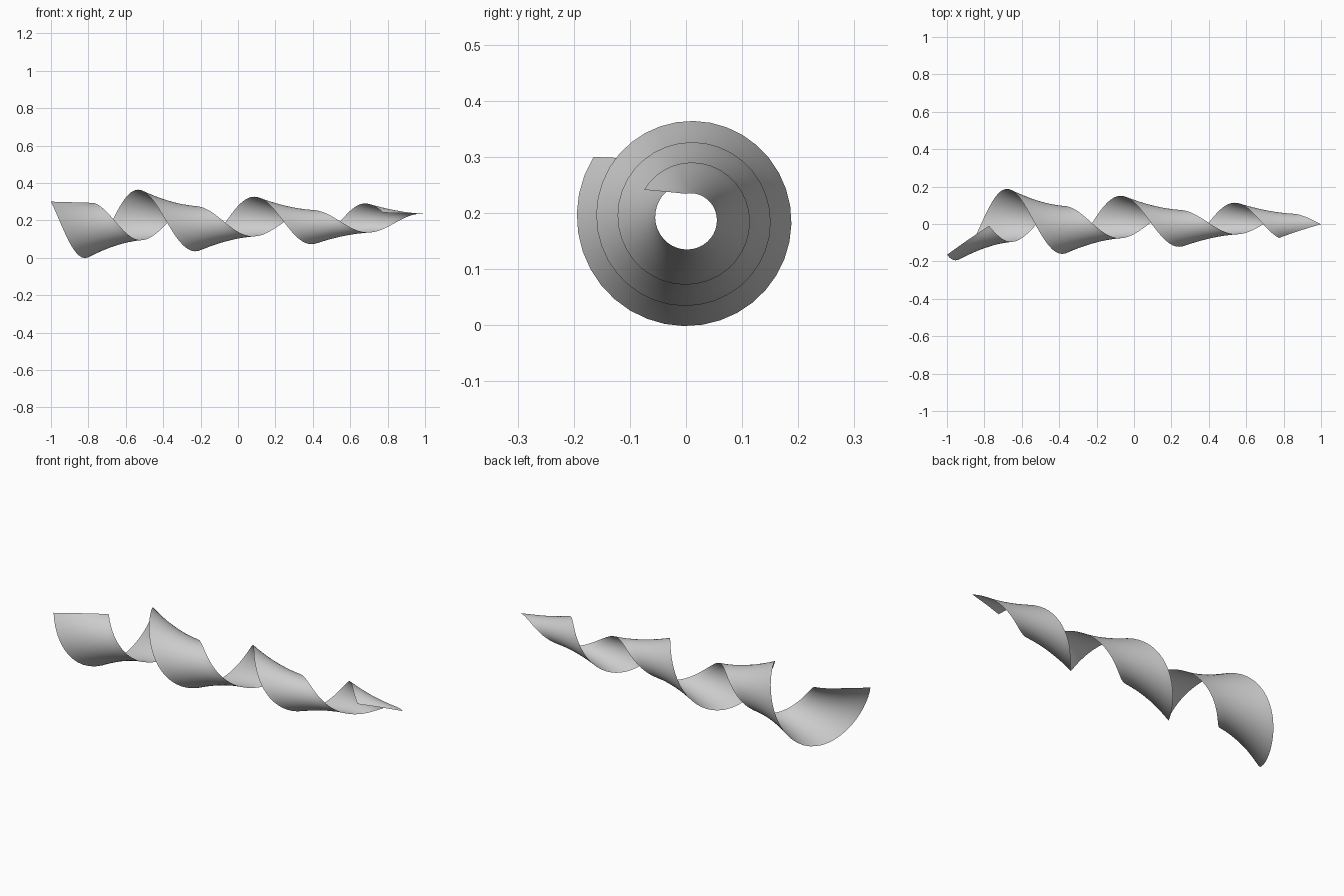
import bpy, bmesh
from math import sin, cos, tau, pi, radians

if "Cube" in bpy.data.objects:
    bpy.data.objects.remove(bpy.data.objects["Cube"])

TURNS, PER_TURN, ACROSS = 3, 36, 8
TRAVEL = 1.775                       # advance along x over all turns
CY, CZ = 0.005, 0.19                 # helix axis
OUTER = (-1.0, -0.170, 0.110)        # profile ends, relative to the axis
INNER = (-0.775, -0.016, 0.111)


def taper(x):
    return 1.0 - 0.30 * (x + 1.0)


# ribbon: straight profile swept along a helix, tapering towards +x
bm = bmesh.new()
steps = TURNS * PER_TURN
rows = []
for i in range(steps + 1):
    t = i / steps
    a = tau * TURNS * t
    advance = TRAVEL * t - 0.012 * sin(pi * t) - 0.02 * sin(tau * t)
    row = []
    for j in range(ACROSS + 1):
        s = j / ACROSS
        x, y, z = (o + (n - o) * s for o, n in zip(OUTER, INNER))
        x += advance
        f = taper(x)
        row.append(bm.verts.new((x,
                                 CY + f * (y * cos(a) - z * sin(a)),
                                 CZ + f * (y * sin(a) + z * cos(a)))))
    rows.append(row)
for r0, r1 in zip(rows, rows[1:]):
    for j in range(ACROSS):
        bm.faces.new((r0[j], r0[j + 1], r1[j + 1], r1[j]))

mesh = bpy.data.meshes.new("spiral_ribbon")
bm.to_mesh(mesh)
bm.free()
ribbon = bpy.data.objects.new("spiral_ribbon", mesh)
bpy.context.collection.objects.link(ribbon)

# smooth shading
bpy.context.view_layer.objects.active = ribbon
ribbon.select_set(True)
bpy.ops.object.shade_smooth_by_angle(angle=radians(40))
